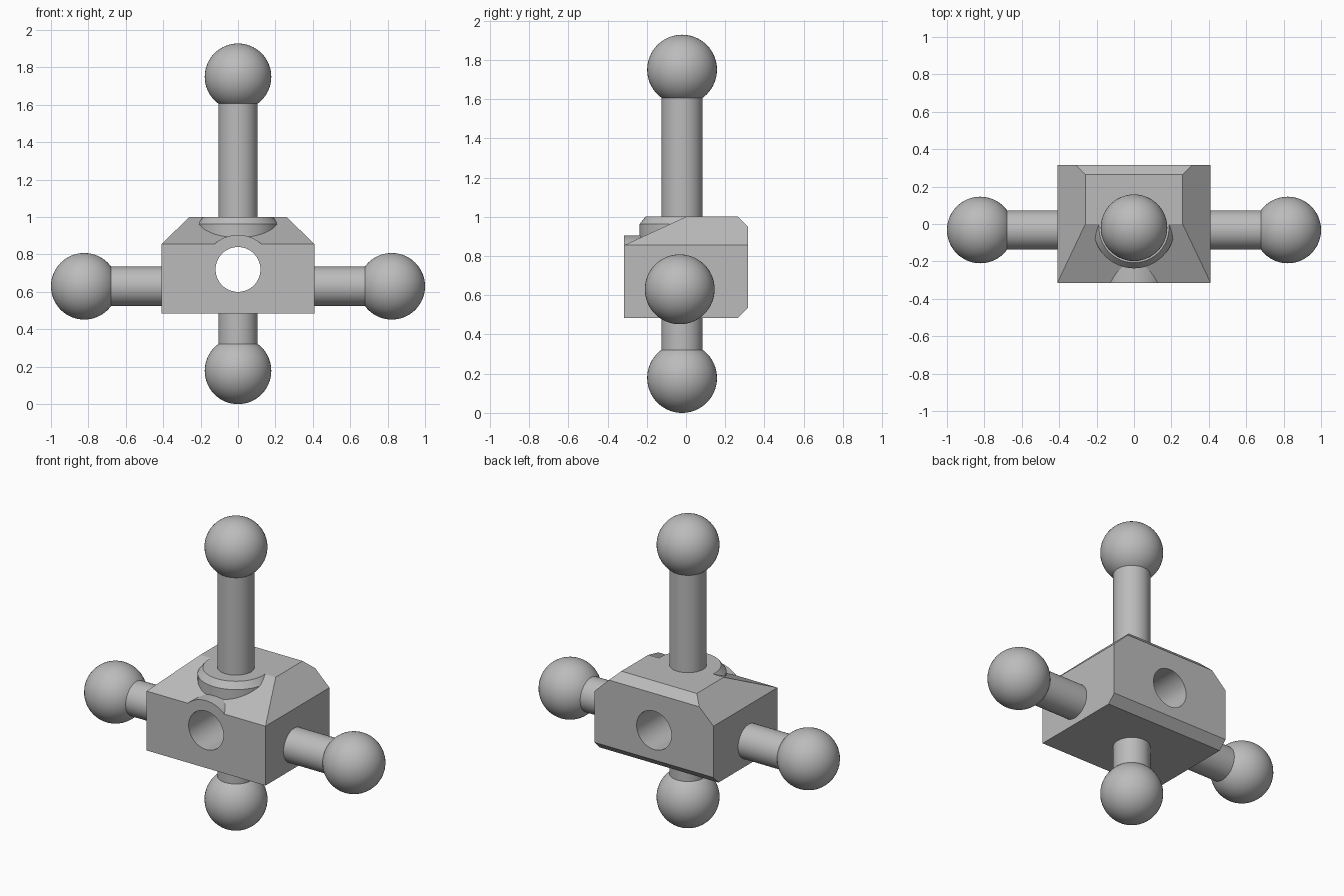
import bpy, bmesh, math
from mathutils import Vector, Matrix

old = bpy.data.objects.get("Cube")
if old:
    bpy.data.objects.remove(old, do_unlink=True)

grey = bpy.data.materials.new("plain grey")
grey.use_nodes = True
colour = (0.5, 0.5, 0.5, 1)
grey.diffuse_color = colour
grey.node_tree.nodes["Principled BSDF"].inputs["Base Color"].default_value = colour

AXIS_Y = -0.02     # upright posts
ARM_Y = -0.032     # side arms
ARM_Z = 0.63
BALL = 0.178
ROD = 0.105


def finish(bm, name):
    bmesh.ops.recalc_face_normals(bm, faces=bm.faces[:])
    mesh = bpy.data.meshes.new(name)
    bm.to_mesh(mesh)
    bm.free()
    obj = bpy.data.objects.new(name, mesh)
    bpy.context.collection.objects.link(obj)
    mesh.materials.append(grey)
    return obj


def smooth(obj):
    bpy.ops.object.select_all(action='DESELECT')
    obj.select_set(True)
    bpy.context.view_layer.objects.active = obj
    bpy.ops.object.shade_smooth_by_angle(angle=math.radians(20))


def rod(name, start, end, r1=ROD, r2=None):
    """Cylinder or cone between two points."""
    a, b = Vector(start), Vector(end)
    turn = (b - a).to_track_quat('Z', 'Y').to_matrix().to_4x4()
    bm = bmesh.new()
    bmesh.ops.create_cone(bm, cap_ends=True, segments=64, radius1=r1,
                          radius2=r1 if r2 is None else r2, depth=(b - a).length,
                          matrix=Matrix.Translation((a + b) / 2) @ turn)
    return finish(bm, name)


def ball(name, centre):
    bm = bmesh.new()
    bmesh.ops.create_uvsphere(bm, u_segments=48, v_segments=32, radius=BALL,
                              matrix=Matrix.Translation(centre))
    smooth(finish(bm, name))


def combine(target, other, operation):
    mod = target.modifiers.new(other.name, 'BOOLEAN')
    mod.operation = operation
    mod.solver = 'EXACT'
    mod.object = other
    bpy.context.view_layer.objects.active = target
    bpy.ops.object.modifier_apply(modifier=mod.name)
    bpy.data.objects.remove(other, do_unlink=True)


# Body block, trimmed by sloping planes
bm = bmesh.new()
bmesh.ops.create_cube(bm, size=1, matrix=Matrix.Translation((0, 0, 0.7425))
                      @ Matrix.Diagonal((0.82, 0.63, 0.515, 1)))
trims = [
    ((0, 0, 1), (0, -0.145, 0.315)),         # front slope
    ((0.26, 0, 1), (0.145, 0, 0.15)),        # left slope
    ((-0.26, 0, 1), (-0.145, 0, 0.15)),      # right slope
    ((0, 0.265, 1), (0, 1, 1)),              # back upper chamfer
    ((0, 0.265, 0.485), (0, 1, -1)),         # back lower chamfer
]
for point, normal in trims:
    bmesh.ops.bisect_plane(bm, geom=bm.verts[:] + bm.edges[:] + bm.faces[:],
                           dist=1e-5, plane_co=point, plane_no=normal, clear_outer=True)
    bmesh.ops.holes_fill(bm, edges=[e for e in bm.edges if e.is_boundary], sides=0)
body = finish(bm, "body")

# Raised boss over the bore, and the seat around the upper post
combine(body, rod("bore_boss", (0, -0.315, 0.72), (0, 0, 0.72), 0.185), 'UNION')

bm = bmesh.new()
profile = [(0, 0.86), (0.217, 0.86), (0.217, 0.962), (0.187, 1.0), (0, 1.0)]
verts = [bm.verts.new((r, AXIS_Y, z)) for r, z in profile]
edges = [bm.edges.new(pair) for pair in zip(verts, verts[1:])]
bmesh.ops.spin(bm, geom=verts + edges, cent=(0, AXIS_Y, 0), axis=(0, 0, 1),
               angle=math.tau, steps=64, use_duplicate=False)
bmesh.ops.remove_doubles(bm, verts=bm.verts[:], dist=1e-4)
combine(body, finish(bm, "post_seat"), 'UNION')

# Through bore
combine(body, rod("bore", (0, -0.5, 0.72), (0, 0.5, 0.72), 0.12), 'DIFFERENCE')
smooth(body)

# Upper and lower posts with balls
smooth(rod("upper_post", (0, AXIS_Y, 0.9), (0, AXIS_Y, 1.7)))
ball("upper_ball", (0, AXIS_Y, 1.75))
smooth(rod("lower_post", (0, AXIS_Y, 0.2), (0, AXIS_Y, 0.55)))
ball("lower_ball", (0, AXIS_Y, BALL))

# Side arms with balls
for side, s in (("left", 1), ("right", -1)):
    smooth(rod(side + "_arm", (s * 0.3, ARM_Y, ARM_Z), (s * 0.78, ARM_Y, ARM_Z)))
    ball(side + "_ball", (s * 0.822, ARM_Y, ARM_Z))
